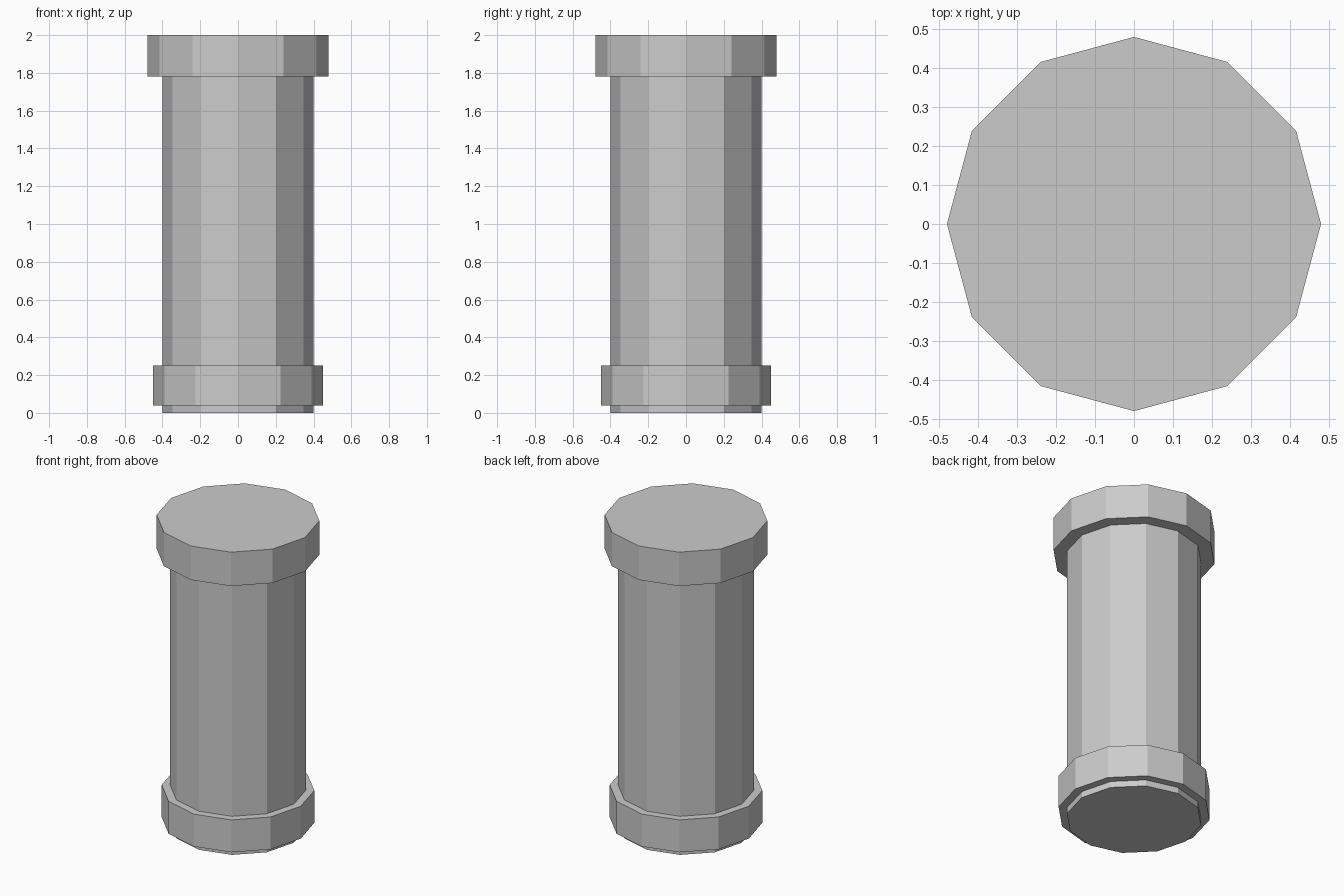
import bpy

cube = bpy.data.objects.get("Cube")
if cube:
    bpy.data.objects.remove(cube, do_unlink=True)

SIDES = 12

# Single plain grey for the whole column
grey = bpy.data.materials.new("stone_grey")
grey.use_nodes = True
colour = (0.6, 0.6, 0.6, 1.0)
grey.diffuse_color = colour
grey.node_tree.nodes["Principled BSDF"].inputs["Base Color"].default_value = colour


def drum(name, radius, bottom, top):
    """Flat-shaded twelve-sided drum between two heights."""
    bpy.ops.mesh.primitive_cylinder_add(
        vertices=SIDES, radius=radius, depth=top - bottom,
        location=(0, 0, (bottom + top) / 2))
    part = bpy.context.object
    part.name = name
    part.data.name = name
    part.data.materials.append(grey)
    return part


# Shaft runs from the ground up into the top collar
drum("shaft", 0.40, 0.0, 1.9)
# Collars around the foot and the head
drum("base_collar", 0.45, 0.04, 0.25)
drum("top_collar", 0.48, 1.78, 2.0)
